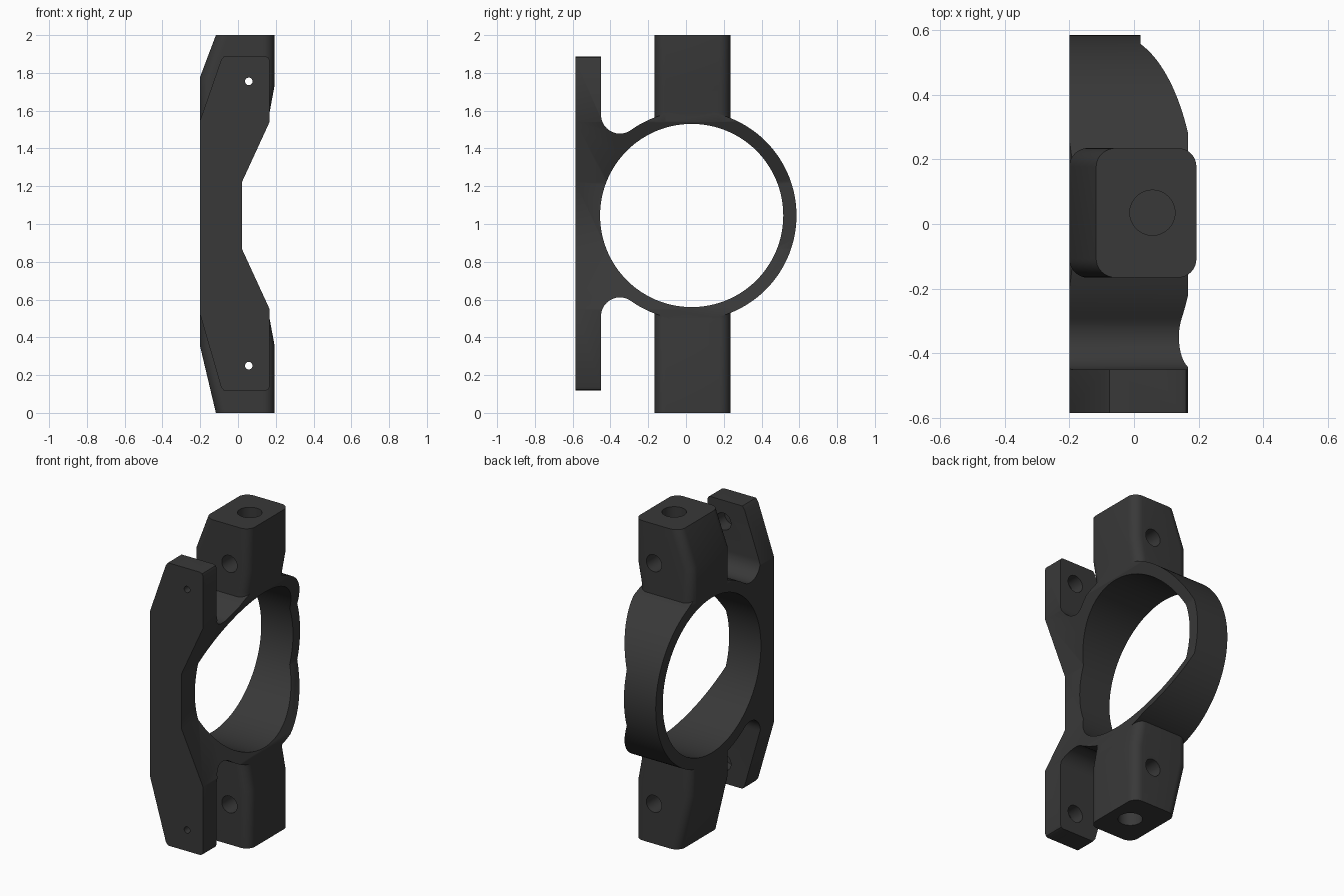
import bpy, bmesh, math
from mathutils import Vector, Matrix

if "Cube" in bpy.data.objects:
    bpy.data.objects.remove(bpy.data.objects["Cube"], do_unlink=True)

black = bpy.data.materials.new("black metal")
black.use_nodes = True
tone = (0.04, 0.04, 0.04, 1)
black.diffuse_color = tone
black.node_tree.nodes["Principled BSDF"].inputs["Base Color"].default_value = tone

LEFT, RIGHT = -0.2, 0.167
RING_Y, RING_Z, BORE, OUTER = 0.03, 1.045, 0.485, 0.555
PLATE_FRONT, PLATE_BACK = -0.585, -0.45
PLATE_LOW, PLATE_HIGH = 0.118, 1.887
HOLE_X = 0.057


def finish(bm, name):
    bmesh.ops.recalc_face_normals(bm, faces=bm.faces)
    mesh = bpy.data.meshes.new(name)
    bm.to_mesh(mesh)
    bm.free()
    mesh.materials.append(black)
    obj = bpy.data.objects.new(name, mesh)
    bpy.context.collection.objects.link(obj)
    return obj


def prism(points, axis, start, end):
    """Extrude a flat profile along x (points are y, z) or y (points are x, z)."""
    bm = bmesh.new()
    place = (lambda p: (start, p[0], p[1])) if axis == "x" else (lambda p: (p[0], start, p[1]))
    face = bm.faces.new([bm.verts.new(place(p)) for p in points])
    moved = bmesh.ops.extrude_face_region(bm, geom=[face])["geom"]
    step = Vector((end - start, 0, 0) if axis == "x" else (0, end - start, 0))
    bmesh.ops.translate(bm, vec=step, verts=[v for v in moved if isinstance(v, bmesh.types.BMVert)])
    return bm


def cylinder(name, centre, radius, length, axis, segments=32):
    bm = bmesh.new()
    turn = {"x": Matrix.Rotation(math.pi / 2, 4, "Y"),
            "y": Matrix.Rotation(math.pi / 2, 4, "X"), "z": Matrix()}[axis]
    bmesh.ops.create_cone(bm, cap_ends=True, segments=segments, radius1=radius,
                          radius2=radius, depth=length, matrix=Matrix.Translation(centre) @ turn)
    return finish(bm, name)


def combine(target, tool, operation):
    mod = target.modifiers.new("combine", "BOOLEAN")
    mod.operation, mod.object, mod.solver = operation, tool, "EXACT"
    bpy.context.view_layer.objects.active = target
    bpy.ops.object.modifier_apply(modifier=mod.name)
    bpy.data.objects.remove(tool, do_unlink=True)


def arc(cy, cz, radius, a, b, count):
    return [(cy + radius * math.cos(a + (b - a) * i / count),
             cz + radius * math.sin(a + (b - a) * i / count)) for i in range(count + 1)]


# Side outline: plate, tangent fillets and ring in one profile
fillet = 0.1
dy = PLATE_BACK + fillet - RING_Y
dz = math.sqrt((OUTER + fillet) ** 2 - dy ** 2)
touch = math.atan2(dz, dy)
upper = arc(RING_Y + dy, RING_Z + dz, fillet, math.pi, touch + math.pi, 16)
lower = [(y, 2 * RING_Z - z) for y, z in reversed(upper)]
ring = arc(RING_Y, RING_Z, OUTER, touch, -touch, 96)
outline = ([(PLATE_FRONT, PLATE_LOW), (PLATE_FRONT, PLATE_HIGH), (PLATE_BACK, PLATE_HIGH)]
           + upper + ring[1:-1] + lower + [(PLATE_BACK, PLATE_LOW)])
bracket = finish(prism(outline, "x", LEFT - 0.1, RIGHT + 0.1), "bracket")

# Front outline: tapered ends and waist notch
r = 0.02
front = [(LEFT, 0.52), (-0.09, PLATE_LOW + r), (-0.075, PLATE_LOW),
         (RIGHT - r, PLATE_LOW), (RIGHT - r * 0.3, PLATE_LOW + r * 0.3), (RIGHT, PLATE_LOW + r),
         (RIGHT, 0.55), (0.02, 0.87), (0.02, 1.22), (RIGHT, 1.54),
         (RIGHT, PLATE_HIGH - r), (RIGHT - r * 0.3, PLATE_HIGH - r * 0.3), (RIGHT - r, PLATE_HIGH),
         (-0.075, PLATE_HIGH), (-0.09, PLATE_HIGH - r), (LEFT, 1.55)]
combine(bracket, finish(prism(front, "y", -1, 1), "front_trim"), "INTERSECT")


# Mounting bosses with rounded upright edges
def boss(name, points):
    bm = prism(points, "y", -0.166, 0.235)
    upright = [e for e in bm.edges
               if abs(e.verts[0].co.y - e.verts[1].co.y) < 1e-5
               and abs(e.verts[0].co.z - e.verts[1].co.z) > 1e-5]
    bmesh.ops.recalc_face_normals(bm, faces=bm.faces)
    bmesh.ops.bevel(bm, geom=upright, offset=0.058, offset_type="OFFSET",
                    segments=8, profile=0.5, affect="EDGES")
    return finish(bm, name)


combine(bracket, boss("upper_boss", [
    (LEFT, 1.54), (RIGHT, 1.54), (RIGHT, 1.59), (0.193, 1.73),
    (0.193, 2), (-0.117, 2), (LEFT, 1.78)]), "UNION")
combine(bracket, boss("lower_boss", [
    (LEFT, 0.55), (RIGHT, 0.55), (RIGHT, 0.5), (0.193, 0.36),
    (0.193, 0), (-0.117, 0), (LEFT, 0.35)]), "UNION")

# Main bore
combine(bracket, cylinder("bore", (0, RING_Y, RING_Z), BORE, 2, "x", 128), "DIFFERENCE")

# Bolt holes: pilot through the plate, wide bore through plate back and boss, blind end hole
for z, end in ((1.755, 2), (0.25, 0)):
    combine(bracket, cylinder("pilot", (HOLE_X, -0.5, z), 0.02, 0.4, "y", 24), "DIFFERENCE")
    combine(bracket, cylinder("bolt_bore", (HOLE_X, 0, z), 0.053, 1.08, "y"), "DIFFERENCE")
    combine(bracket, cylinder("end_hole", (HOLE_X, 0.035, end), 0.07, 0.24, "z"), "DIFFERENCE")

bpy.ops.object.select_all(action="DESELECT")
bracket.select_set(True)
bpy.context.view_layer.objects.active = bracket
bpy.ops.object.shade_smooth_by_angle(angle=math.radians(25))
